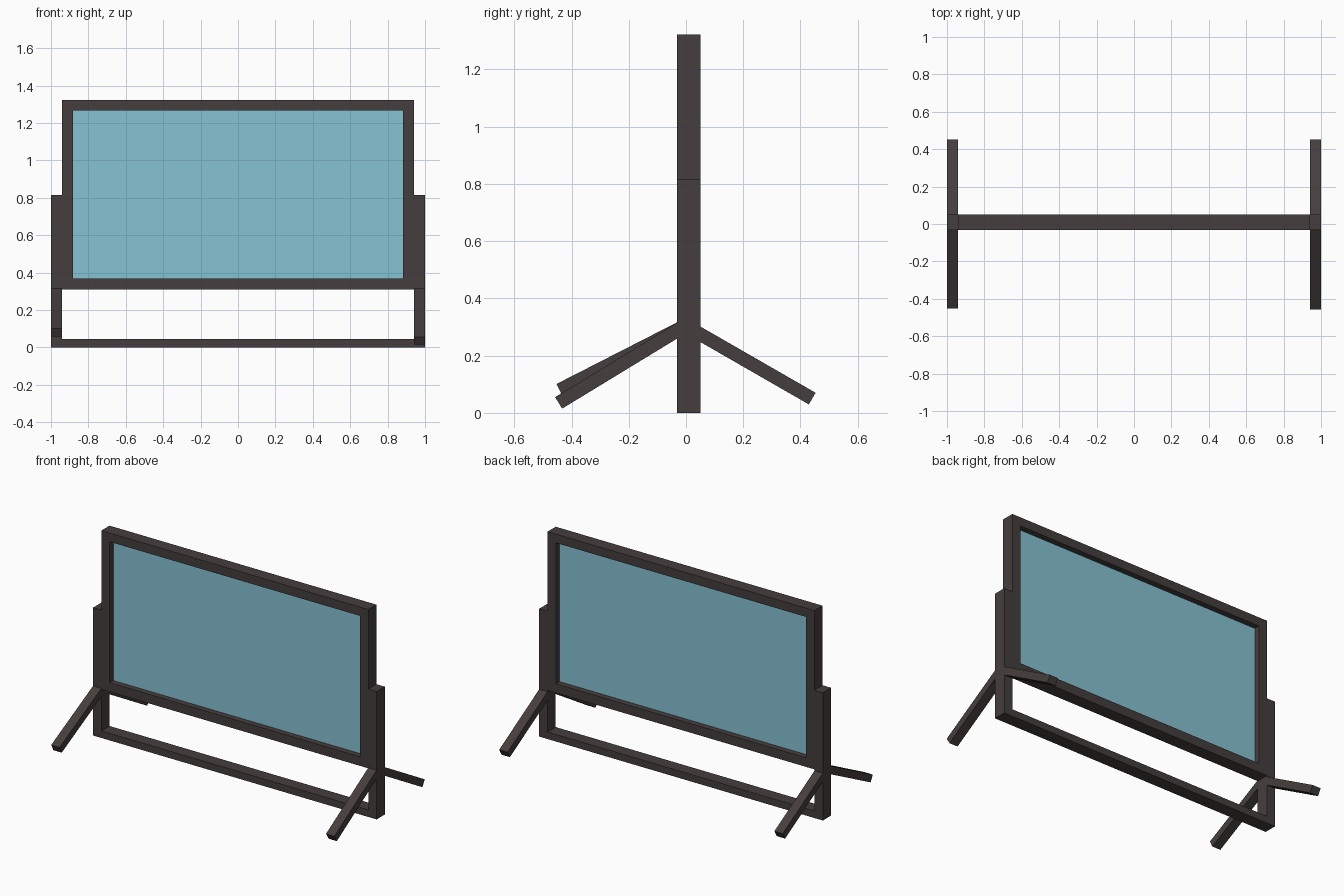
import bpy, bmesh, math
from mathutils import Matrix, Vector

if "Cube" in bpy.data.objects:
    bpy.data.objects.remove(bpy.data.objects["Cube"])


def material(name, rgb):
    m = bpy.data.materials.new(name)
    m.diffuse_color = (*rgb, 1.0)
    m.use_nodes = True
    m.node_tree.nodes["Principled BSDF"].inputs["Base Color"].default_value = m.diffuse_color
    return m


DARK = material("dark frame", (0.060, 0.048, 0.047))
BLUE = material("blue board", (0.240, 0.540, 0.650))
Y0, Y1 = -0.032, 0.05      # depth of the main structure


def finish(name, bm, mat):
    bmesh.ops.recalc_face_normals(bm, faces=bm.faces)
    me = bpy.data.meshes.new(name)
    bm.to_mesh(me)
    bm.free()
    me.materials.append(mat)
    ob = bpy.data.objects.new(name, me)
    bpy.context.collection.objects.link(ob)
    return ob


def box(name, lo, hi, mat):
    bm = bmesh.new()
    lo, hi = Vector(lo), Vector(hi)
    size = hi - lo
    bmesh.ops.create_cube(bm, size=1, matrix=Matrix.Translation((lo + hi) / 2)
                          @ Matrix.Diagonal((*size, 1)))
    return finish(name, bm, mat)


def leg(name, x, inner, outer, thick=0.047, width=0.059):
    # sloping bar between two (y, z) centre points
    a, b = Vector((x, *inner)), Vector((x, *outer))
    d = b - a
    bm = bmesh.new()
    bmesh.ops.create_cube(bm, size=1, matrix=Matrix.Translation((a + b) / 2)
                          @ Matrix.Rotation(math.atan2(d.z, d.y), 4, 'X')
                          @ Matrix.Diagonal((width, d.length, thick, 1)))
    return finish(name, bm, DARK)


# Board frame: rectangular ring with depth
bm = bmesh.new()
rings = []
for x, z0, z1, y in ((0.941, 0.31, 1.322, Y0), (0.882, 0.368, 1.266, Y0),
                     (0.882, 0.368, 1.266, Y1), (0.941, 0.31, 1.322, Y1)):
    rings.append([bm.verts.new((px, y, pz))
                  for px, pz in ((-x, z0), (x, z0), (x, z1), (-x, z1))])
for r, ring in enumerate(rings):
    nxt = rings[(r + 1) % 4]
    for i in range(4):
        j = (i + 1) % 4
        bm.faces.new((ring[i], ring[j], nxt[j], nxt[i]))
finish("board_frame", bm, DARK)

# Writing board, recessed on both sides
box("board_panel", (-0.882, 0.005, 0.368), (0.882, 0.013, 1.266), BLUE)

# Side posts and bottom bar
box("left_post", (-1, Y0, 0), (-0.941, Y1, 0.815), DARK)
box("right_post", (0.941, Y0, 0), (1, Y1, 0.815), DARK)
box("bottom_bar", (-0.941, Y0, 0), (0.941, Y1, 0.045), DARK)

# Splayed legs; the left front one is set a little higher
for side, s in (("left", -1), ("right", 1)):
    x = s * 0.9705
    leg(side + "_back_leg", x, (0.0, 0.3035), (0.441, 0.050))
    leg(side + "_front_leg", x, (0.0, 0.306),
        (-0.442, 0.080) if s < 0 else (-0.445, 0.035))
